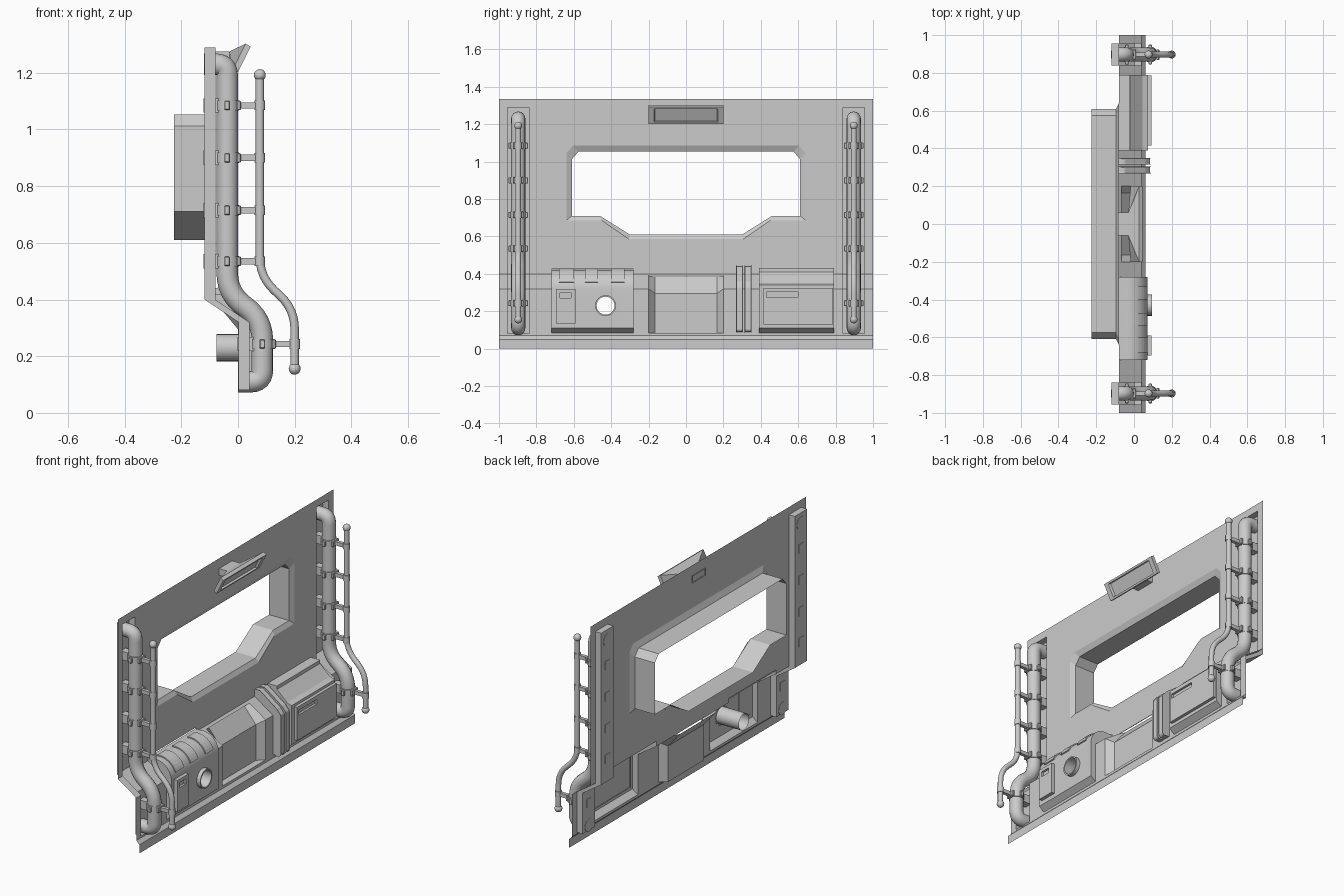
import bpy, bmesh, math
from mathutils import Vector, Matrix

cube = bpy.data.objects.get("Cube")
if cube:
    bpy.data.objects.remove(cube)

# Wall section as (x, z), top to bottom
WALL = [(-.08, 1.335), (-.08, .4), (.04, .32), (.04, .07), (.06, .05), (.06, 0)]
RECESS_Y, RECESS_Z, DEPTH = (.84, .955), (1.29, .08), .038


def wall_x(z):
    for (xa, za), (xb, zb) in zip(WALL, WALL[1:]):
        if zb <= z <= za:
            return xa + (xb - xa) * (za - z) / (za - zb)


def section(top, bottom):
    inner = [p for p in WALL if bottom < p[1] < top]
    return [(wall_x(top), top)] + inner + [(wall_x(bottom), bottom)]


def finish(name, bm, smooth=False):
    mesh = bpy.data.meshes.new(name)
    bm.to_mesh(mesh)
    bm.free()
    obj = bpy.data.objects.new(name, mesh)
    bpy.context.collection.objects.link(obj)
    if smooth:
        smooth_edges(obj)
    return obj


def smooth_edges(obj):
    bpy.ops.object.select_all(action='DESELECT')
    obj.select_set(True)
    bpy.context.view_layer.objects.active = obj
    bpy.ops.object.shade_smooth_by_angle(angle=math.radians(35))


def face(bm, points):
    bm.faces.new([bm.verts.new(p) for p in points])


def strip(bm, y0, y1, profile):
    for (xa, za), (xb, zb) in zip(profile, profile[1:]):
        face(bm, [(xa, y0, za), (xb, y0, zb), (xb, y1, zb), (xa, y1, za)])


def ends(bm, y0, y1, front, back):
    outline = front + back[::-1]
    face(bm, [(x, y0, z) for x, z in outline])
    face(bm, [(x, y1, z) for x, z in outline[::-1]])


def filled(bm, loops):
    """Flat face facing +x, bounded by the first loop and pierced by the rest."""
    edges = []
    for loop in loops:
        verts = [bm.verts.new(p) for p in loop]
        edges += [bm.edges.new((a, b)) for a, b in zip(verts, verts[1:] + verts[:1])]
    made = bmesh.ops.triangle_fill(bm, use_beauty=True, edges=edges)["geom"]
    for f in made:
        if isinstance(f, bmesh.types.BMFace):
            f.normal_update()
            if f.normal.x < 0:
                f.normal_flip()


def rect(x, y0, y1, z0, z1):
    return [(x, y0, z0), (x, y1, z0), (x, y1, z1), (x, y0, z1)]


def box(name, x, y, z, bevel=0):
    bm = bmesh.new()
    size = [b - a for a, b in (x, y, z)]
    mid = [(a + b) / 2 for a, b in (x, y, z)]
    bmesh.ops.create_cube(bm, size=1, matrix=Matrix.Translation(mid) @ Matrix.Diagonal((*size, 1)))
    if bevel:
        bmesh.ops.bevel(bm, geom=bm.edges[:], offset=bevel, segments=1, affect='EDGES')
    return finish(name, bm)


def window(x, w, top, sill, bottom, flat, bend):
    half = [(flat, bottom), (bend, sill), (w, sill), (w, top - .04), (w - .035, top)]
    pts = half + [(-y, z) for y, z in half[::-1]]
    return [(x, y, z) for y, z in pts]


# Wall sheet with window and pocket openings
rim_out = window(-.08, .64, 1.085, .685, .585, .305, .45)
rim_in = window(-.095, .61, 1.053, .71, .61, .3, .46)
bm = bmesh.new()
filled(bm, [rect(-.08, -RECESS_Y[0], RECESS_Y[0], .45, 1.335), rim_out])
pockets = [(-.72, -.28, .425), (-.2, .2, .39), (.39, .79, .43)]
y = -RECESS_Y[0]
for y0, y1, top in pockets:
    strip(bm, y, y0, section(.45, 0))
    strip(bm, y0, y1, section(.45, top))
    strip(bm, y0, y1, section(.085, 0))
    y = y1
strip(bm, y, RECESS_Y[0], section(.45, 0))
for s in (-1, 1):
    a, b = sorted(s * v for v in RECESS_Y)
    strip(bm, *sorted((s, s * RECESS_Y[1])), WALL)
    strip(bm, a, b, section(1.335, RECESS_Z[0]))
    strip(bm, a, b, section(RECESS_Z[1], 0))
finish("wall", bm)

# Channels sunk behind the pipes
for s, side in ((-1, "right"), (1, "left")):
    bm = bmesh.new()
    a, b = sorted(s * v for v in RECESS_Y)
    front = section(*RECESS_Z)
    back = [(x - DEPTH, z) for x, z in front]
    strip(bm, a, b, [front[0]] + back + [front[-1]])
    ends(bm, a, b, back, front)
    finish(side + "_pipe_channel", bm)

# Window rim and deep reveal
bm = bmesh.new()
loops = [rim_out, rim_in, [(-.225, y, z) for _, y, z in rim_in]]
for la, lb in zip(loops, loops[1:]):
    for i in range(len(la)):
        j = (i + 1) % len(la)
        face(bm, [la[i], la[j], lb[j], lb[i]])
bmesh.ops.remove_doubles(bm, verts=bm.verts[:], dist=.0005)
finish("window_reveal", bm)


def pocket(name, y0, y1, profile):
    bm = bmesh.new()
    strip(bm, y0, y1, profile)
    ends(bm, y0, y1, profile, section(profile[0][1], profile[-1][1]))
    return bm


# Barrel-topped housing with a through tube
def arc(r):
    steps = [math.radians(100 - 10 * i) for i in range(11)]
    return [(-.03 + r * math.cos(t), .32 + r * math.sin(t)) for t in steps]


HOLE_Y, HOLE_Z, HOLE_R = -.43, .23, .048
bm = pocket("housing", -.72, -.28, [(-.08, .42)] + arc(.102) + [(.072, .32)])
foot = [(.072, .11), (.04, .085)]
strip(bm, -.72, -.28, foot)
ends(bm, -.72, -.28, [(.072, .32)] + foot, [(.04, .32), (.04, .085)])
turn = [math.tau * i / 24 for i in range(24)]
hole = [(.072, HOLE_Y + HOLE_R * math.cos(t), HOLE_Z + HOLE_R * math.sin(t)) for t in turn]
filled(bm, [rect(.072, -.72, -.28, .11, .32), hole])
bmesh.ops.remove_doubles(bm, verts=bm.verts[:], dist=.0005)
finish("barrel_housing", bm, True)

for i, (y0, y1) in enumerate([(-.68, -.6), (-.54, -.47), (-.4, -.33)]):
    bm = bmesh.new()
    band, under = arc(.109)[:-2], arc(.101)[:-2]
    strip(bm, y0, y1, [under[0]] + band + [under[-1]])
    ends(bm, y0, y1, band, under)
    finish(f"barrel_band_{i + 1}", bm, True)

bm = bmesh.new()
stages = [(-.075, HOLE_R), (.095, HOLE_R), (.095, HOLE_R + .008), (.07, HOLE_R + .008)]
for (xa, ra), (xb, rb) in zip(stages, stages[1:]):
    for t, u in zip(turn, turn[1:] + turn[:1]):
        face(bm, [(x, HOLE_Y + r * math.cos(v), HOLE_Z + r * math.sin(v))
                  for x, r, v in ((xa, ra, t), (xa, ra, u), (xb, rb, u), (xb, rb, t))])
bmesh.ops.remove_doubles(bm, verts=bm.verts[:], dist=.0005)
finish("through_tube", bm, True)

# Square housing, sunken middle panel and paired ribs
square = [(-.08, .43), (-.02, .43), (-.02, .41), (.045, .35), (.075, .34), (.075, .11), (.04, .085)]
finish("square_housing", pocket("square", .39, .79, square))

bm = bmesh.new()
lip, floor = section(.39, .085), [(-.075, .385), (0, .295), (0, .085)]
strip(bm, -.165, .165, floor)
for s in (-1, 1):
    for i in range(2):
        quad = [(lip[i], .2), (lip[i + 1], .2), (floor[i + 1], .165), (floor[i], .165)]
        face(bm, [(p[0], s * y, p[1]) for p, y in quad])
face(bm, [(.04, -.2, .085), (.04, .2, .085), (0, .165, .085), (0, -.165, .085)])
finish("middle_panel", bm)

rib = [(-.08, .44), (-.05, .44), (.06, .36), (.085, .33), (.085, .1), (.075, .09), (.04, .09)]
for i, y0 in enumerate((.268, .314)):
    bm = pocket("rib", y0, y0 + .036, rib)
    bmesh.ops.remove_doubles(bm, verts=bm.verts[:], dist=.0005)
    obj = finish(f"rib_{i + 1}", bm)
    bevel = obj.modifiers.new("bevel", 'BEVEL')
    bevel.width, bevel.segments = .006, 2


# Doors with a framed slot
def door(name, y, z, slot_y, slot_z):
    bm = bmesh.new()
    x = .093
    slot = rect(x, *slot_y, *slot_z)
    outer = rect(x, *y, *z)
    filled(bm, [outer, slot])
    for loop, depth in ((outer, .07), (slot, .08)):
        for p, q in zip(loop, loop[1:] + loop[:1]):
            face(bm, [p, (depth, *p[1:]), (depth, *q[1:]), q])
    face(bm, [(.08, *p[1:]) for p in slot])
    finish(name, bm)


door("small_door", (-.695, -.59), (.135, .32), (-.675, -.615), (.27, .3))
door("large_door", (.415, .785), (.13, .325), (.43, .6), (.275, .302))

# Tilted lamp on a flared neck
bm = bmesh.new()


def tilted(top, bottom, w):
    return [(bottom[0], -w, bottom[1]), (bottom[0], w, bottom[1]), (top[0], w, top[1]), (top[0], -w, top[1])]


stages = [rect(-.085, -.06, .06, 1.235, 1.275), rect(-.03, -.06, .06, 1.235, 1.275),
          tilted((.027, 1.303), (-.018, 1.213), .2), tilted((.045, 1.292), (0, 1.202), .2),
          tilted((.04, 1.282), (.005, 1.212), .17), tilted((.028, 1.286), (-.007, 1.216), .165)]
for la, lb in zip(stages, stages[1:]):
    for i in range(4):
        j = (i + 1) % 4
        face(bm, [la[i], la[j], lb[j], lb[i]])
face(bm, stages[-1])
bmesh.ops.remove_doubles(bm, verts=bm.verts[:], dist=.0005)
finish("lamp", bm)


# Pipes swept along rounded paths
def pipe(name, y, corners, radius, bend):
    pts = [Vector((x, y, z)) for x, z in corners]
    path = [pts[0]]
    for a, b, c in zip(pts, pts[1:], pts[2:]):
        r = min(bend, (a - b).length * .49, (c - b).length * .49)
        p, q = b + (a - b).normalized() * r, b + (c - b).normalized() * r
        path += [p.lerp(b, t / 6).lerp(b.lerp(q, t / 6), t / 6) for t in range(7)]
    path.append(pts[-1])
    curve = bpy.data.curves.new(name, 'CURVE')
    curve.dimensions = '3D'
    curve.bevel_depth, curve.bevel_resolution, curve.use_fill_caps = radius, 6, True
    spline = curve.splines.new('POLY')
    spline.points.add(len(path) - 1)
    for point, co in zip(spline.points, path):
        point.co = (*co, 1)
    obj = bpy.data.objects.new(name, curve)
    bpy.context.collection.objects.link(obj)
    bpy.ops.object.select_all(action='DESELECT')
    obj.select_set(True)
    bpy.context.view_layer.objects.active = obj
    bpy.ops.object.convert(target='MESH')
    smooth_edges(bpy.context.object)


def ring(name, x, y, z, radius, height):
    bm = bmesh.new()
    bmesh.ops.create_cone(bm, cap_ends=True, segments=16, radius1=radius, radius2=radius,
                          depth=height, matrix=Matrix.Translation((x, y, z)))
    finish(name, bm, True)


for y, side in ((-.897, "right"), (.897, "left")):
    pipe(side + "_main_pipe", y, [(-.12, 1.23), (-.038, 1.23), (-.038, .42), (.086, .33), (.086, .11), (0, .11)],
         .038, .08)
    pipe(side + "_thin_pipe", y, [(.077, 1.19), (.077, .48), (.2, .365), (.2, .16)], .015, .07)
    for end, x, z in (("top", .077, 1.192), ("bottom", .2, .156)):
        bm = bmesh.new()
        bmesh.ops.create_uvsphere(bm, u_segments=16, v_segments=10, radius=.021,
                                  matrix=Matrix.Translation((x, y, z)))
        finish(f"{side}_{end}_knob", bm, True)
    # Clamps tying the thin pipe to the main pipe
    clamps = [(-.038, .077, z) for z in (1.085, .9, .715, .535)] + [(.086, .2, .243)]
    for i, (xa, xb, z) in enumerate(clamps):
        label = f"{side}_clamp_{i + 1}"
        ring(label + "_collar", xa, y, z, .042, .036)
        ring(label + "_small_collar", xb, y, z, .019, .034)
        box(label + "_arm", (xa + .03, xb), (y - .01, y + .01), (z - .011, z + .011))
        box(label + "_ears", (xa + .034, xa + .048), (y - .028, y + .028), (z - .017, z + .017), .003)
        box(label + "_lugs", (xa - .01, xa + .01), (y - .052, y + .052), (z - .016, z + .016), .003)
        box(label + "_mount", (wall_x(z) - DEPTH - .003, xa), (y - .022, y + .022), (z - .025, z + .025))
